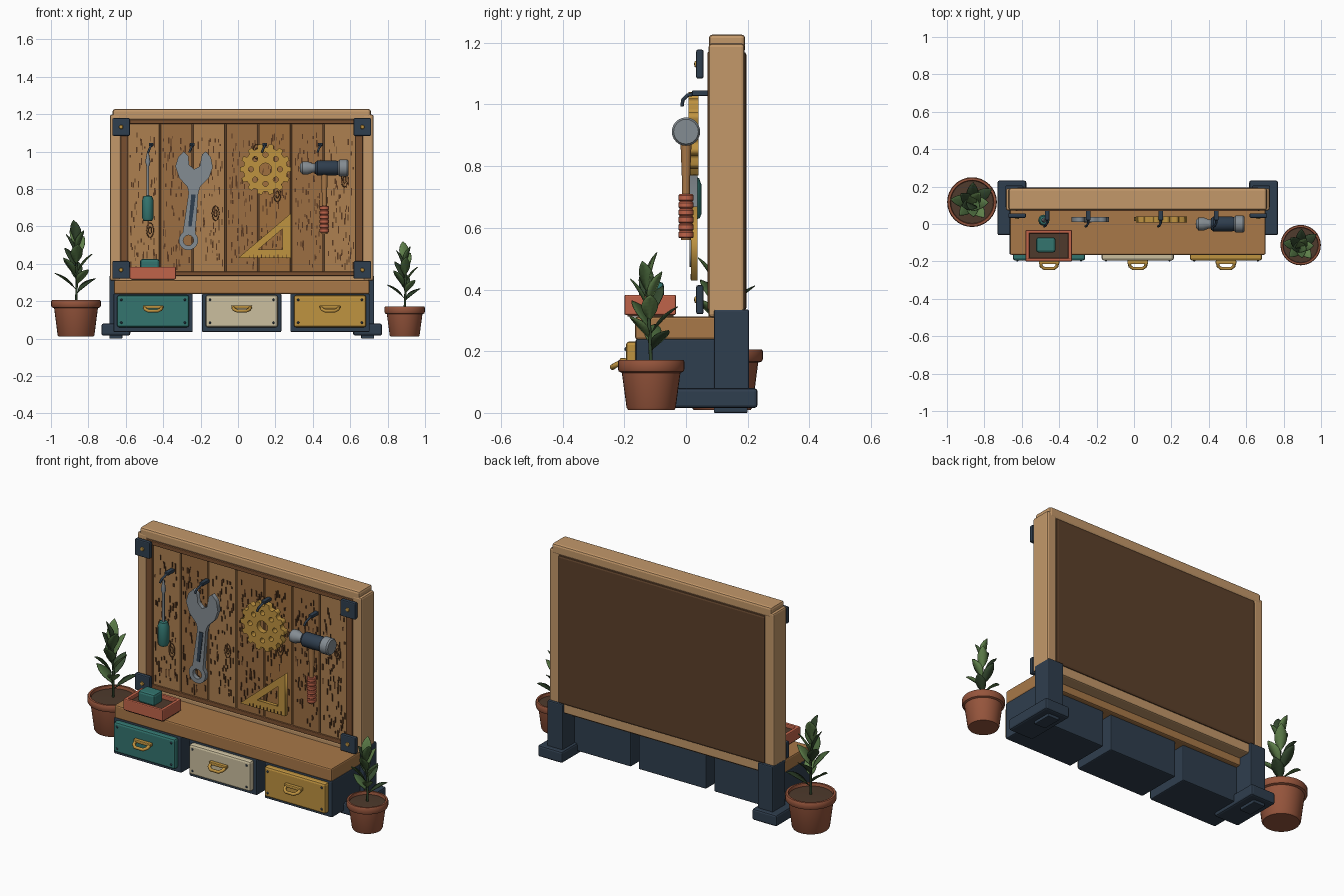
import bpy, bmesh, math, random
from math import sin, cos, pi, radians
from mathutils import Vector, Matrix

if "Cube" in bpy.data.objects:
    bpy.data.objects.remove(bpy.data.objects["Cube"])

random.seed(4)
CX = 0.02  # centre of the bench


def mat(name, hexa):
    m = bpy.data.materials.new(name)
    c = [int(hexa[i:i + 2], 16) / 255 for i in (0, 2, 4)]
    m.diffuse_color = [((v + 0.055) / 1.055) ** 2.4 if v > 0.04 else v / 12.92 for v in c] + [1]
    m.use_nodes = True
    m.node_tree.nodes["Principled BSDF"].inputs["Base Color"].default_value = m.diffuse_color
    return m


OAK, BENCH = mat("oak", "C3986A"), mat("bench_wood", "A87848")
TRIM, BACK, GRAIN = mat("trim_wood", "7A5030"), mat("back_wood", "5C402A"), mat("grain", "5A3A22")
PLANK = [mat("plank_light", "AE8050"), mat("plank_mid", "9C6E42"), mat("plank_dark", "A0703F")]
NAVY, STEEL, GOLD = mat("navy", "2F3E4E"), mat("steel", "848C92"), mat("gold", "BF9340")
TEAL, CREAM, CORAL = mat("teal", "33756F"), mat("cream", "CBBF9F"), mat("coral", "C0644A")
CLAY, SOIL = mat("clay", "96553C"), mat("soil", "4E3A2C")
LEAF = [mat("leaf_dark", "34492F"), mat("leaf_green", "47653A"), mat("leaf_light", "5E7F4A")]


def add(name, bm, m, bevel=0.0, smooth=False):
    bmesh.ops.recalc_face_normals(bm, faces=bm.faces)
    me = bpy.data.meshes.new(name)
    bm.to_mesh(me)
    bm.free()
    me.materials.append(m)
    ob = bpy.data.objects.new(name, me)
    bpy.context.collection.objects.link(ob)
    if bevel:
        b = ob.modifiers.new("bevel", 'BEVEL')
        b.width, b.segments, b.limit_method = bevel, 2, 'ANGLE'
    if smooth:
        bpy.context.view_layer.objects.active = ob
        bpy.ops.object.select_all(action='DESELECT')
        ob.select_set(True)
        bpy.ops.object.shade_smooth_by_angle(angle=radians(35))
    return ob


def cube(bm, x0, x1, y0, y1, z0, z1):
    M = Matrix.Translation(((x0 + x1) / 2, (y0 + y1) / 2, (z0 + z1) / 2))
    bmesh.ops.create_cube(bm, size=1, matrix=M @ Matrix.Diagonal((x1 - x0, y1 - y0, z1 - z0, 1)))


def box(name, x0, x1, y0, y1, z0, z1, m, bevel=0.006):
    bm = bmesh.new()
    cube(bm, x0, x1, y0, y1, z0, z1)
    return add(name, bm, m, bevel)


def lathe(name, prof, loc, m, rot=(0, 0, 0), segs=32):
    """Revolve (radius, height) points round local z."""
    bm = bmesh.new()
    vs = [bm.verts.new((r, 0, z)) for r, z in prof]
    es = [bm.edges.new(p) for p in zip(vs, vs[1:])]
    bmesh.ops.spin(bm, geom=vs + es, cent=(0, 0, 0), axis=(0, 0, 1), angle=2 * pi, steps=segs)
    bmesh.ops.remove_doubles(bm, verts=bm.verts, dist=1e-5)
    ob = add(name, bm, m, smooth=True)
    ob.location, ob.rotation_euler = loc, rot
    return ob


def curve(name, loops, m, cyclic=False):
    cu = bpy.data.curves.new(name, 'CURVE')
    cu.dimensions = '2D' if cyclic else '3D'
    for pts in loops:
        s = cu.splines.new('POLY')
        s.points.add(len(pts) - 1)
        for p, q in zip(s.points, pts):
            p.co = (*q, 1) if len(q) == 3 else (*q, 0, 1)
        s.use_cyclic_u = cyclic
    cu.materials.append(m)
    ob = bpy.data.objects.new(name, cu)
    bpy.context.collection.objects.link(ob)
    return ob


def to_mesh(ob):
    bpy.ops.object.select_all(action='DESELECT')
    bpy.context.view_layer.objects.active = ob
    ob.select_set(True)
    bpy.ops.object.convert(target='MESH')


def plate(name, loops, y0, y1, m):
    """Flat shape with holes, drawn in x-z and thickened along y."""
    ob = curve(name, loops, m, True)
    ob.data.fill_mode, ob.data.extrude = 'BOTH', (y1 - y0) / 2
    ob.location.y, ob.rotation_euler.x = (y0 + y1) / 2, pi / 2
    to_mesh(ob)


def tube(name, pts, r, m):
    ob = curve(name, [pts], m)
    ob.data.bevel_depth, ob.data.bevel_resolution, ob.data.use_fill_caps = r, 2, True
    to_mesh(ob)


def ring(cx, cz, r, n=20):
    return [(cx + r * cos(2 * pi * i / n), cz + r * sin(2 * pi * i / n)) for i in range(n)]


# board frame, trim and back
for s in (-1, 1):
    a, b = sorted((CX + s * 0.645, CX + s * 0.705))
    box("frame_post", a, b, 0.073, 0.19, 0.31, 1.197, OAK, 0.01)
    a, b = sorted((CX + s * 0.608, CX + s * 0.648))
    box("side_trim", a, b, 0.069, 0.12, 0.335, 1.17, TRIM, 0.004)
box("frame_cap", CX - 0.69, CX + 0.69, 0.074, 0.192, 1.168, 1.227, OAK, 0.012)
box("frame_bottom_rail", CX - 0.66, CX + 0.66, 0.073, 0.19, 0.28, 0.337, OAK, 0.008)
box("top_trim", CX - 0.645, CX + 0.645, 0.069, 0.12, 1.148, 1.17, TRIM, 0.004)
box("bottom_trim", CX - 0.645, CX + 0.645, 0.069, 0.12, 0.335, 0.358, TRIM, 0.004)
box("back_panel", CX - 0.65, CX + 0.65, 0.12, 0.196, 0.33, 1.172, BACK, 0.012)

# wall planks with carved grain dashes and knots
bm = bmesh.new()
for i in range(7):
    x = CX - 0.612 + i * 0.175
    box("wall_plank", x + 0.003, x + 0.172, 0.079, 0.125, 0.35, 1.155, PLANK[(0, 1, 0, 1, 2, 1, 0)[i]], 0.005)
    for _ in range(75):
        gx, gz = x + random.uniform(0.015, 0.16), random.uniform(0.38, 1.09)
        w, h = random.uniform(0.002, 0.004), random.uniform(0.006, 0.02)
        cube(bm, gx - w, gx + w, 0.075, 0.082, gz - h, gz + h)
add("wood_grain", bm, GRAIN)
for kx, kz in ((-0.47, 0.58), (-0.12, 0.67), (0.21, 0.77), (0.57, 0.85), (0.1, 1.0)):
    for r in (0.012, 0.026):
        pts = [(kx + (p - kx) * 0.7, 0.078, kz + (q - kz) * 1.5) for p, q in ring(kx, kz, r, 16)]
        tube("wood_knot", pts + pts[:1], 0.0025, GRAIN)

# corner brackets with bolts
for s in (-1, 1):
    for z in (1.131, 0.367):
        x = CX + s * 0.645
        box("corner_bracket", x - 0.047, x + 0.047, 0.033, 0.057, z - 0.047, z + 0.047, NAVY)
        lathe("bracket_bolt", [(0, 0), (0.012, 0), (0.009, 0.006), (0, 0.008)], (x, 0.034, z), GOLD, (pi / 2, 0, 0), 12)

# bench, drawers, posts and feet
box("bench_top", CX - 0.682, CX + 0.682, -0.165, 0.12, 0.238, 0.312, BENCH, 0.008)
for x, m in ((-0.454, TEAL), (CX, CREAM), (0.492, GOLD)):
    box("drawer_cabinet", x - 0.212, x + 0.212, -0.163, 0.095, 0.035, 0.24, NAVY)
    box("drawer_front", x - 0.193, x + 0.193, -0.195, -0.155, 0.06, 0.232, m, 0.012)
    for sx in (-1, 1):
        for z in (0.085, 0.207):
            lathe("drawer_stud", [(0, 0), (0.007, 0), (0.004, 0.005), (0, 0.006)],
                  (x + sx * 0.17, -0.194, z), NAVY, (pi / 2, 0, 0), 10)
    box("handle_plate", x - 0.055, x + 0.055, -0.215, -0.193, 0.16, 0.178, GOLD, 0.005)
    tube("handle_pull", [(x - 0.046, -0.2, 0.168), (x - 0.042, -0.226, 0.156), (x - 0.025, -0.239, 0.148),
                         (x + 0.025, -0.239, 0.148), (x + 0.042, -0.226, 0.156), (x + 0.046, -0.2, 0.168)], 0.009, GOLD)
for s in (-1, 1):
    x = CX + s * 0.66
    box("leg_post", x - 0.048, x + 0.048, 0.09, 0.205, 0.02, 0.335, NAVY)
    x = CX + s * 0.673
    box("foot", x - 0.077, x + 0.077, -0.06, 0.232, 0.016, 0.08, NAVY, 0.01)
    box("foot_pad", x - 0.035, x + 0.035, 0.09, 0.2, 0, 0.02, NAVY, 0.004)

# hooks
for x in (-0.465, -0.245, 0.143, 0.44):
    box("hook_plate", x - 0.012, x + 0.012, 0.02, 0.08, 1.028, 1.046, NAVY, 0.003)
    tube("hook_arm", [(x, 0.03, 1.035), (x, 0.005, 1.03), (x - 0.008, -0.01, 1.015), (x - 0.015, -0.013, 0.995)], 0.006, NAVY)

# screwdriver
lathe("screwdriver_handle", [(0, 0.628), (0.024, 0.63), (0.03, 0.645), (0.03, 0.74), (0.022, 0.762), (0, 0.765)],
      (-0.482, 0.02, 0), TEAL, segs=12)
lathe("screwdriver_shaft", [(0, 0.76), (0.007, 0.76), (0.007, 0.92), (0.014, 0.945), (0.004, 1.0), (0, 1.0)],
      (-0.482, 0.02, 0), STEEL, segs=12)

# wrench
arc = [(-0.265 + 0.052 * cos(radians(a)), 0.525 + 0.052 * sin(radians(a))) for a in range(45, -240, -20)]
plate("wrench", [[(-0.29, 1.0), (-0.265, 0.975), (-0.262, 0.93), (-0.235, 0.905), (-0.205, 0.92), (-0.192, 0.985),
                  (-0.172, 1.0), (-0.145, 0.97), (-0.135, 0.915), (-0.155, 0.86), (-0.2, 0.815), (-0.212, 0.78)]
                 + arc + [(-0.264, 0.78), (-0.27, 0.81), (-0.315, 0.86), (-0.335, 0.92), (-0.32, 0.97)],
                 ring(-0.265, 0.525, 0.028, 12)], 0.012, 0.037, STEEL)
plate("wrench_groove", [[(-0.25, 0.77), (-0.226, 0.77), (-0.248, 0.6), (-0.266, 0.6)]], 0.008, 0.014, NAVY)

# gear: twelve teeth, ring of holes
gear = []
for i in range(14):
    for f, r in ((-0.3, 0.118), (-0.2, 0.137), (0.2, 0.137), (0.3, 0.118)):
        a = (i + f) * 2 * pi / 14
        gear.append((0.147 + r * cos(a), 0.905 + r * sin(a)))
holes = [ring(x, z, 0.014, 12) for x, z in ring(0.147, 0.905, 0.078, 8)]
plate("gear", [gear, ring(0.147, 0.905, 0.033)] + holes, 0.008, 0.04, GOLD)

# set square with ruler ticks
plate("set_square", [[(0, 0.43), (0.283, 0.43), (0.283, 0.67)], [(0.107, 0.475), (0.238, 0.475), (0.238, 0.587)]],
      0.017, 0.038, GOLD)
bm = bmesh.new()
for i in range(10):
    x = 0.06 + i * 0.022
    cube(bm, x - 0.002, x + 0.002, 0.014, 0.018, 0.432, 0.444 + 0.006 * (i % 2))
add("ruler_ticks", bm, GRAIN)

# hammer
lathe("hammer_head", [(0, 0), (0.02, 0.002), (0.034, 0.014), (0.036, 0.04), (0.024, 0.07), (0.024, 0.085)],
      (0.33, 0, 0.912), STEEL, (0, pi / 2, 0), 20)
lathe("hammer_body", [(0, 0), (0.03, 0), (0.04, 0.012), (0.04, 0.11), (0.033, 0.135), (0, 0.135)],
      (0.412, 0, 0.912), NAVY, (0, pi / 2, 0), 20)
lathe("hammer_face", [(0, 0), (0.036, 0), (0.046, 0.008), (0.046, 0.048), (0.04, 0.056), (0, 0.056)],
      (0.535, 0, 0.912), STEEL, (0, pi / 2, 0), 24)
lathe("hammer_handle", [(0, 0.56), (0.016, 0.56), (0.013, 0.75), (0.018, 0.88), (0, 0.88)], (0.462, 0, 0), BENCH, segs=12)
grip = [(0, 0.565)]
for i in range(6):
    z = 0.567 + i * 0.024
    grip += [(0.021, z), (0.025, z + 0.004), (0.025, z + 0.018), (0.021, z + 0.022)]
lathe("hammer_grip", grip + [(0, 0.712)], (0.462, 0, 0), CORAL, segs=16)

# tray with a teal block
box("tray_base", -0.57, -0.34, -0.19, -0.04, 0.312, 0.362, SOIL, 0)
for x0, x1, y0, y1 in ((-0.58, -0.332, -0.2, -0.182), (-0.58, -0.332, -0.05, -0.032),
                       (-0.58, -0.56, -0.19, -0.04), (-0.352, -0.332, -0.19, -0.04)):
    box("tray_wall", x0, x1, y0, y1, 0.318, 0.383, CORAL, 0.005)
box("tray_block", -0.523, -0.42, -0.152, -0.072, 0.36, 0.425, TEAL, 0.012)


# potted plants
def leaf(base, az, el, length, width, m):
    bm = bmesh.new()
    R = Matrix.Translation(base) @ Matrix.Rotation(az, 4, 'Z') @ Matrix.Rotation(-el, 4, 'Y')
    rows = []
    for i in range(9):
        t = i / 8
        w = width * sin(pi * max(0, t - 0.12) / 0.88) ** 0.85 + 0.002 if t < 1 else 0.0008
        bend = -0.12 * length * t * t
        rows.append([bm.verts.new(R @ Vector((length * t, s * w, bend + abs(s) * w * 0.3))) for s in (-1, 0, 1)])
    for a, b in zip(rows, rows[1:]):
        for j in (0, 1):
            bm.faces.new((a[j], a[j + 1], b[j + 1], b[j]))
    ob = add("leaf", bm, m, smooth=True)
    ob.modifiers.new("thickness", 'SOLIDIFY').thickness = 0.003


def plant(x, y, r, h, top, n, size):
    lathe("plant_pot", [(0, 0.01), (r * 0.7, 0.01), (r * 0.74, 0.018), (r * 0.88, h - 0.042), (r * 0.97, h - 0.038), (r, h - 0.03),
                        (r, h - 0.006), (r * 0.97, h), (r * 0.88, h), (r * 0.85, h - 0.02)], (x, y, 0), CLAY)
    lathe("plant_soil", [(r * 0.87, h - 0.03), (r * 0.86, h - 0.016), (0, h - 0.01)], (x, y, 0), SOIL)
    stem = top - h - size * 0.75
    tube("plant_stem", [(x, y, h - 0.02), (x + 0.006, y - 0.006, h + stem * 0.5), (x, y - 0.012, h + stem)], 0.006, LEAF[0])
    for i in range(n):
        t = i / (n - 1)
        leaf(Vector((x, y - 0.012 * t, h + stem * (0.12 + 0.88 * t))), 0.6 + i * 2.4, radians(40 + 43 * t),
             size * random.uniform(0.88, 1.03), size * 0.2, LEAF[i % 3])


plant(-0.866, 0.117, 0.133, 0.205, 0.61, 13, 0.15)
plant(0.891, -0.113, 0.108, 0.172, 0.49, 12, 0.125)
